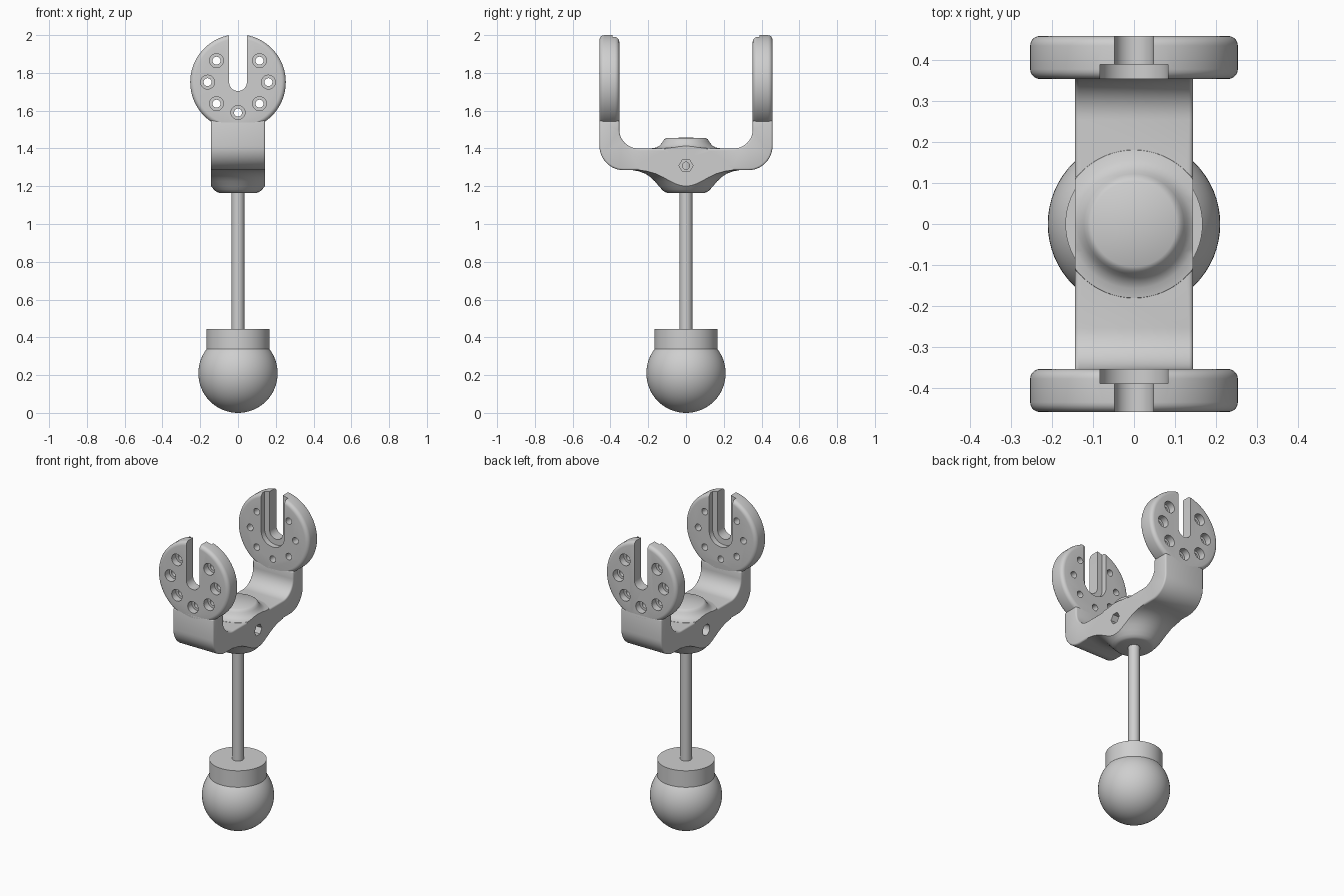
import bpy, bmesh, math
from math import pi, cos, sin

cube = bpy.data.objects.get("Cube")
if cube:
    bpy.data.objects.remove(cube, do_unlink=True)

GREY = (0.62, 0.62, 0.62, 1)
mat = bpy.data.materials.new("plain grey")
mat.use_nodes = True
mat.diffuse_color = GREY
mat.node_tree.nodes["Principled BSDF"].inputs["Base Color"].default_value = GREY


def finish(name, bm):
    bmesh.ops.recalc_face_normals(bm, faces=bm.faces)
    me = bpy.data.meshes.new(name)
    bm.to_mesh(me)
    bm.free()
    me.materials.append(mat)
    ob = bpy.data.objects.new(name, me)
    bpy.context.collection.objects.link(ob)
    return ob


def arc(cx, cy, r, a0, a1, n=12):
    return [(cx + r * cos(a0 + (a1 - a0) * i / n), cy + r * sin(a0 + (a1 - a0) * i / n))
            for i in range(n + 1)]


def ring(cx, cy, r, n=24):
    return arc(cx, cy, r, 0, 2 * pi, n)[:-1]


def prism(name, outline, axis, lo, hi):
    """Extrude an outline along x (outline is y, z) or along y (outline is x, z)."""
    bm = bmesh.new()
    ends = [[bm.verts.new((w, u, v) if axis == "x" else (u, w, v)) for u, v in outline]
            for w in (lo, hi)]
    bm.faces.new(ends[0])
    bm.faces.new(ends[1])
    n = len(outline)
    for i in range(n):
        j = (i + 1) % n
        bm.faces.new((ends[0][i], ends[0][j], ends[1][j], ends[1][i]))
    return finish(name, bm)


def lathe(name, profile, steps=64):
    """Spin a (radius, z) profile about the z axis."""
    bm = bmesh.new()
    vs = [bm.verts.new((r, 0, z)) for r, z in profile]
    es = [bm.edges.new(p) for p in zip(vs, vs[1:])]
    bmesh.ops.spin(bm, geom=vs + es, cent=(0, 0, 0), axis=(0, 0, 1),
                   angle=2 * pi, steps=steps)
    bmesh.ops.remove_doubles(bm, verts=bm.verts, dist=1e-5)
    return finish(name, bm)


def apply(ob, mod):
    bpy.context.view_layer.objects.active = ob
    bpy.ops.object.modifier_apply(modifier=mod.name)


def combine(ob, other, operation):
    mod = ob.modifiers.new("combine", "BOOLEAN")
    mod.object, mod.operation, mod.solver = other, operation, "EXACT"
    mod.use_hole_tolerant = True
    apply(ob, mod)
    bpy.data.objects.remove(other, do_unlink=True)


def round_edges(ob, width, segments):
    mod = ob.modifiers.new("round_edges", "BEVEL")
    mod.width, mod.segments = width, segments
    mod.limit_method, mod.angle_limit = "ANGLE", math.radians(50)
    apply(ob, mod)


def smooth(ob):
    bpy.ops.object.select_all(action="DESELECT")
    ob.select_set(True)
    bpy.context.view_layer.objects.active = ob
    bpy.ops.object.shade_smooth_by_angle(angle=math.radians(35))


# Yoke: U-shaped bracket profile, mirrored front to back
HALF, INNER, OUTER = 0.144, 0.353, 0.458
half = (arc(0.33, 1.413, 0.128, -pi / 2, 0) + [(OUTER, 1.548), (INNER, 1.548)]
        + arc(0.253, 1.5, 0.1, 0, -pi / 2))
yoke = prism("yoke", half + [(-y, z) for y, z in reversed(half)], "x", -HALF, HALF)
round_edges(yoke, 0.01, 3)

# Hub flaring into the bracket from below and above, trimmed to its width
hub = lathe("hub", [(0, 1.165), (0.1, 1.165), (0.114, 1.17), (0.127, 1.182),
                    (0.145, 1.202), (0.165, 1.226), (0.187, 1.247),
                    (0.215, 1.266), (0.25, 1.279), (0.29, 1.286), (0.29, 1.31),
                    (0.19, 1.38), (0.18, 1.401), (0.157, 1.405), (0.141, 1.414),
                    (0.13, 1.426), (0.122, 1.438), (0.115, 1.449), (0.104, 1.456),
                    (0, 1.457)])
trim = prism("trim", [(-1, 1), (1, 1), (1, 2), (-1, 2)], "x", -HALF, HALF)
combine(hub, trim, "INTERSECT")
combine(yoke, hub, "UNION")

# Cross bolt hole with a hexagonal pocket on one side and a round one on the other
BOLT_Z = 1.309
combine(yoke, prism("bolt_hole", ring(0, BOLT_Z, 0.019), "x", -0.2, 0.2), "DIFFERENCE")
combine(yoke, prism("nut_pocket", ring(0, BOLT_Z, 0.037, 6), "x", 0.1, 0.2), "DIFFERENCE")
combine(yoke, prism("head_pocket", ring(0, BOLT_Z, 0.035), "x", -0.2, -0.1), "DIFFERENCE")
smooth(yoke)

# Slotted discs at the ends of the bracket
DISC_Z, DISC_R = 1.751, 0.253


def slot(width, top):
    return arc(0, DISC_Z, width, pi, 2 * pi, 24) + [(width, top), (-width, top)]


for name, side in (("front_disc", -1), ("back_disc", 1)):
    disc = prism(name, ring(0, DISC_Z, DISC_R, 80), "y", side * INNER, side * OUTER)
    round_edges(disc, 0.024, 5)
    # Wide recess on the inner face, narrow slot right through
    combine(disc, prism("recess", slot(0.083, 2.1), "y", side * 0.3, side * 0.388), "DIFFERENCE")
    combine(disc, prism("slot", slot(0.047, 2.2), "y", side * 0.25, side * 0.5), "DIFFERENCE")
    # Counterbored screw holes around the slot
    for k in range(7):
        a = pi * 3 / 4 + k * pi / 4
        x, z = 0.161 * cos(a), DISC_Z + 0.161 * sin(a)
        combine(disc, prism("pocket", ring(x, z, 0.037), "y", side * 0.415, side * 0.5), "DIFFERENCE")
        combine(disc, prism("hole", ring(x, z, 0.021), "y", side * 0.3, side * 0.55), "DIFFERENCE")
    smooth(disc)

# Rod, collar and ball
smooth(lathe("rod", [(0, 0.4), (0.034, 0.4), (0.034, 1.36), (0, 1.36)], 32))
smooth(lathe("collar", [(0, 0.3), (0.167, 0.3), (0.167, 0.443), (0, 0.443)]))
smooth(lathe("ball", [(max(r, 0), z) for r, z in arc(0, 0.21, 0.21, -pi / 2, pi / 2, 32)]))
